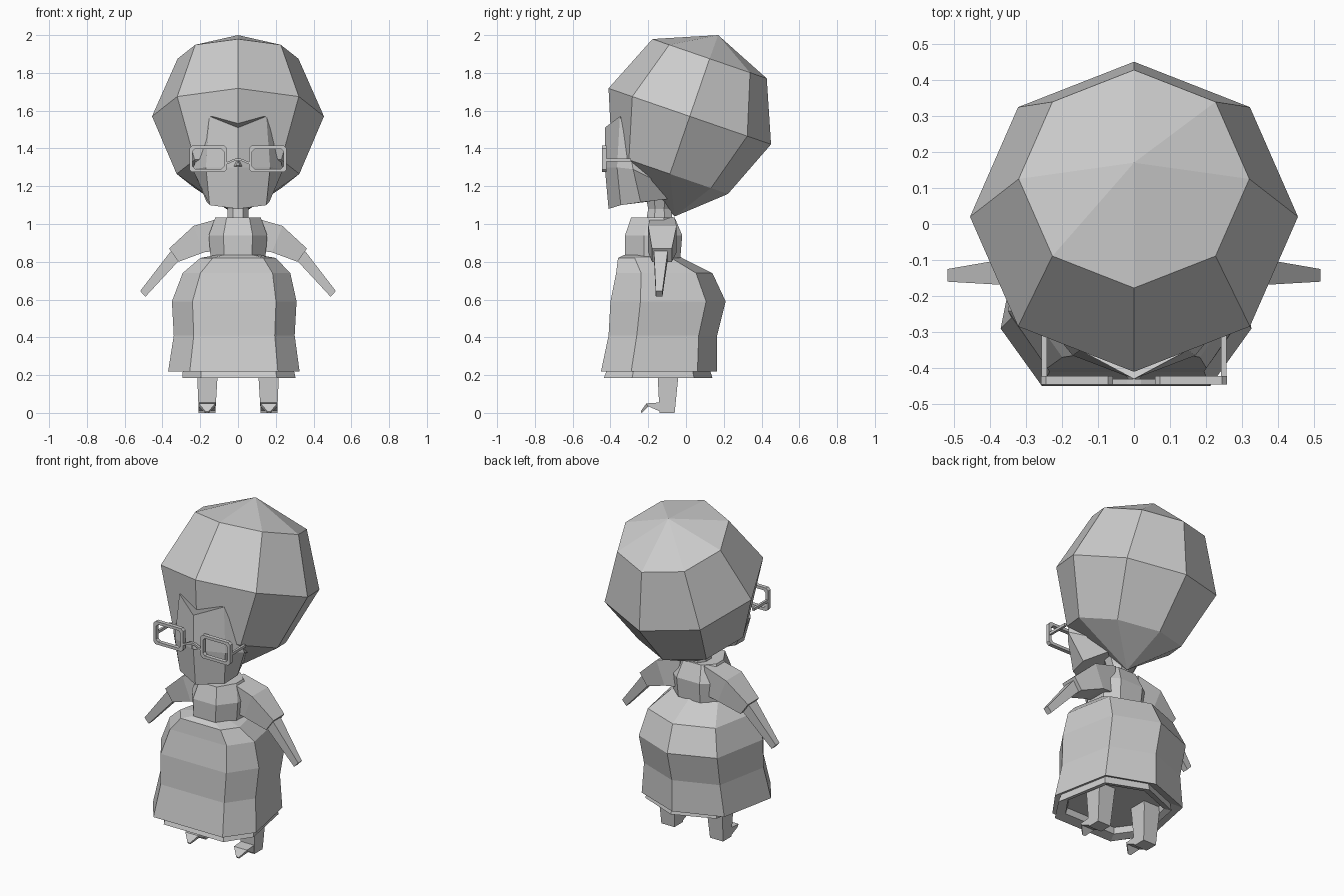
import bpy, bmesh, math
from mathutils import Vector

if "Cube" in bpy.data.objects:
    bpy.data.objects.remove(bpy.data.objects["Cube"])

clay = bpy.data.materials.new("light_grey")
clay.diffuse_color = (0.6, 0.6, 0.6, 1)
clay.use_nodes = True
clay.node_tree.nodes["Principled BSDF"].inputs["Base Color"].default_value = clay.diffuse_color


def finish(name, bm):
    bmesh.ops.recalc_face_normals(bm, faces=bm.faces)
    me = bpy.data.meshes.new(name)
    bm.to_mesh(me)
    bm.free()
    me.materials.append(clay)
    ob = bpy.data.objects.new(name, me)
    bpy.context.collection.objects.link(ob)
    return ob


def loft(name, rings, caps=(True, True)):
    """Skin a stack of closed rings that have equal point counts."""
    bm = bmesh.new()
    rows = [[bm.verts.new(p) for p in r] for r in rings]
    n = len(rows[0])
    for a, b in zip(rows, rows[1:]):
        for i in range(n):
            j = (i + 1) % n
            bm.faces.new((a[i], a[j], b[j], b[i]))
    for row, cap in zip((rows[0], rows[-1]), caps):
        if cap:
            bm.faces.new(row)
    return finish(name, bm)


def both(half):
    """Full ring from its right half; points on the centre line stay single."""
    return half + [(-x, y, z) for x, y, z in reversed(half) if x > 0]


def rect(x0, x1, y0, y1, z):
    return [(x0, y0, z), (x1, y0, z), (x1, y1, z), (x0, y1, z)]


def mirror_x(ob):
    ob.modifiers.new("mirror", 'MIRROR')


# hair: tilted eight-sided ball, with the lower pole pulled down to the nape
bm = bmesh.new()
tilt = math.radians(19)
ring_rows = []
for cy, cz, r in ((0.125, 1.875, 0.32), (0.02, 1.57, 0.455), (-0.085, 1.265, 0.325)):
    ring_rows.append([bm.verts.new((r * math.sin(a), cy - r * math.cos(a) * math.cos(tilt),
                                    cz + r * math.cos(a) * math.sin(tilt)))
                      for a in (k * math.pi / 4 for k in range(8))])
top, nape = bm.verts.new((0, 0.17, 2.0)), bm.verts.new((0, -0.06, 1.04))
for i in range(8):
    j = (i + 1) % 8
    for a, b in zip(ring_rows, ring_rows[1:]):
        bm.faces.new((a[i], a[j], b[j], b[i]))
    bm.faces.new((top, ring_rows[0][i], ring_rows[0][j]))
    bm.faces.new((nape, ring_rows[2][j], ring_rows[2][i]))
finish("hair", bm)

# face and jaw
loft("head", [
    both([(0, -0.43, 1.51), (0.15, -0.35, 1.57), (0.165, -0.32, 1.5), (0.12, -0.15, 1.45)]),
    both([(0, -0.43, 1.3), (0.17, -0.365, 1.3), (0.24, -0.28, 1.29), (0.15, -0.1, 1.2)]),
    both([(0, -0.41, 1.08), (0.15, -0.345, 1.1), (0.165, -0.24, 1.115), (0.08, -0.03, 1.14)])])

# nose
loft("nose", [[(-0.03, -0.41, 1.3), (0.03, -0.41, 1.3), (0, -0.42, 1.36)],
              [(-0.008, -0.443, 1.31), (0.008, -0.443, 1.31), (0, -0.443, 1.335)]])


# glasses: bevelled rectangular rims, arms and bridge
def rim_loop(inset, y):
    x0, x1, z0, z1, c = 0.058 + inset, 0.258 - inset, 1.275 + inset, 1.415 - inset, 0.014
    return [(x0 + c, y, z0), (x1 - c, y, z0), (x1, y, z0 + c), (x1, y, z1 - c),
            (x1 - c, y, z1), (x0 + c, y, z1), (x0, y, z1 - c), (x0, y, z0 + c)]


loops = [rim_loop(0, -0.422), rim_loop(0, -0.446), rim_loop(0.017, -0.446), rim_loop(0.017, -0.422)]
mirror_x(loft("glasses_rim", loops + [loops[0]], (False, False)))
mirror_x(loft("glasses_arm", [rect(0.242, 0.256, -0.43, -0.29, z) for z in (1.33, 1.346)]))
mirror_x(loft("glasses_bridge", [[(x, -0.445, z), (x, -0.43, z), (x, -0.43, z + 0.012), (x, -0.445, z + 0.012)]
                                 for x, z in ((0.06, 1.315), (0.02, 1.333), (0, 1.335))]))

# neck
loft("neck", [both([(w * 0.5, -0.14 - d, z), (w, -0.14 - d * 0.4, z), (w, -0.14 + d * 0.4, z),
                    (w * 0.5, -0.14 + d, z)])
              for w, d, z in ((0.075, 0.07, 1.13), (0.055, 0.06, 1.08), (0.055, 0.07, 1.02))])

# bodice
loft("bodice", [both([(w * 0.5, f, z), (w, f + 0.1, z), (w, b - 0.06, z), (w * 0.5, b, z)])
                for w, f, b, z in ((0.12, -0.29, -0.06, 1.035), (0.155, -0.323, -0.02, 0.94),
                                   (0.145, -0.322, -0.03, 0.82))])


# skirt: seven-sided, wide flat front and pointed back
def skirt_ring(w, front, back, z, shift):
    pts = both([(0.67, 0, 0), (1, 0.26, 0), (0.8, 0.83, 0), (0, 1, 0)])
    pts = [(0.67, 0), (1, 0.26), (0.8, 0.83), (0, 1), (-0.8, 0.83), (-1, 0.26), (-0.67, 0)]
    return [(w * x + shift, front + t * (back - front), z) for x, t in pts]


loft("skirt", [skirt_ring(*r) for r in (
    (0.12, -0.33, -0.04, 0.835, 0), (0.2, -0.36, -0.02, 0.82, 0), (0.285, -0.37, 0.14, 0.74, -0.008),
    (0.33, -0.40, 0.21, 0.59, -0.02), (0.32, -0.41, 0.165, 0.41, -0.02),
    (0.348, -0.45, 0.165, 0.22, -0.022), (0.29, -0.39, 0.12, 0.235, -0.01))])
loft("petticoat", [skirt_ring(*r) for r in (
    (0.29, -0.41, 0.12, 0.25, 0), (0.3, -0.435, 0.14, 0.185, 0.005),
    (0.26, -0.38, 0.09, 0.2, 0), (0.25, -0.37, 0.08, 0.24, 0))])


# sleeves and forearms: each station gives upper and lower edge points
def limb(name, stations):
    rings = []
    for (xa, za), (xb, zb), y0, y1 in stations:
        rings.append([(xa, y0, za), (xa, y1, za), (xb, y1, zb), (xb, y0, zb)])
    mirror_x(loft(name, rings))


limb("sleeve", [((0.08, 1.035), (0.10, 0.86), -0.19, -0.06),
                ((0.235, 0.99), (0.18, 0.85), -0.20, -0.05),
                ((0.365, 0.87), (0.315, 0.80), -0.18, -0.075)])
limb("forearm", [((0.345, 0.87), (0.30, 0.82), -0.17, -0.095),
                 ((0.518, 0.645), (0.49, 0.615), -0.16, -0.125)])

# legs and pointed shoes
mirror_x(loft("leg", [rect(0.10, 0.22, -0.155, -0.035, 0.28), rect(0.108, 0.216, -0.15, -0.04, 0.2),
                      rect(0.12, 0.208, -0.14, -0.06, 0)]))
mirror_x(loft("shoe", [[(0.12, -0.12, 0), (0.208, -0.12, 0), (0.208, -0.14, 0.055), (0.12, -0.14, 0.055)],
                       [(0.12, -0.2, 0.035), (0.208, -0.2, 0.035), (0.208, -0.21, 0.05), (0.12, -0.21, 0.05)],
                       [(0.155, -0.235, 0), (0.173, -0.235, 0), (0.173, -0.24, 0.008), (0.155, -0.24, 0.008)]]))
